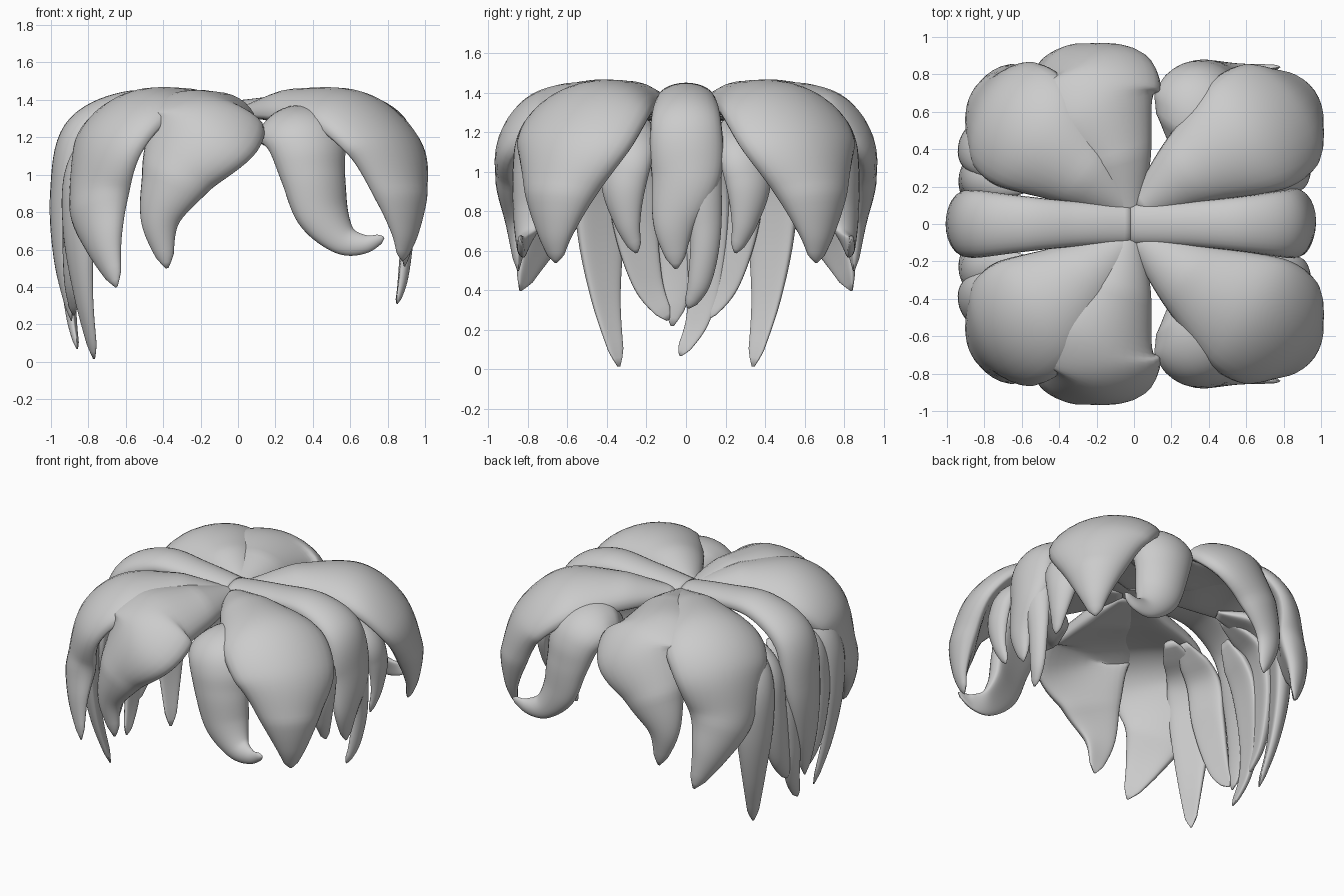
import bpy, bmesh, math
from mathutils import Vector

cube = bpy.data.objects.get("Cube")
if cube:
    bpy.data.objects.remove(cube, do_unlink=True)

hair = bpy.data.materials.new("soft_grey")
hair.use_nodes = True
GREY = (0.6, 0.6, 0.6, 1)
hair.diffuse_color = GREY
hair.node_tree.nodes["Principled BSDF"].inputs["Base Color"].default_value = GREY

SIDES, STEPS = 28, 8


def smooth_path(points):
    """Catmull-Rom samples through (x, y, z, half width) points."""
    p = [Vector(q) for q in points]
    p = [2 * p[0] - p[1]] + p + [2 * p[-1] - p[-2]]
    out = []
    for a, b, c, d in zip(p, p[1:], p[2:], p[3:]):
        for i in range(STEPS):
            t = i / STEPS
            out.append(b + (c - a) * t / 2 + (2 * a - 5 * b + 4 * c - d) * t * t / 2
                       + (3 * b - a - 3 * c + d) * t ** 3 / 2)
    return out + [p[-2]]


def lock(name, points, mirrored=False, root=5, puff=0.5, bow=0.2, middle=(0, 0, 0.5)):
    """Puffy tapered lock facing away from a middle point, closed at both ends.
    root is the number of rings over which its start is rounded off."""
    path = smooth_path(points)
    last = len(path) - 1
    bm = bmesh.new()
    rings = []
    for i, q in enumerate(path):
        centre = q.to_3d()
        along = (path[min(i + 1, last)].to_3d() - path[max(i - 1, 0)].to_3d()).normalized()
        out = centre - Vector(middle)
        out = (out - along * out.dot(along)).normalized()
        side = along.cross(out)
        # round off the root and the tip
        ends = math.sqrt(min(1, (i + 1) / root)) * math.sqrt(min(1, (last - i + 0.15) / 2))
        width = q.w * ends
        thick = min(0.1, width * puff)
        ring = []
        for k in range(SIDES):
            a = math.tau * k / SIDES
            s, c = math.sin(a), math.cos(a)
            lift = thick * (abs(s) ** 0.75 if s > 0 else 0.75 * s) - bow * width * c * c
            ring.append(bm.verts.new(centre + side * width * c + out * lift))
        rings.append(ring)
    for r, s in zip(rings, rings[1:]):
        for k in range(SIDES):
            n = (k + 1) % SIDES
            bm.faces.new((r[k], r[n], s[n], s[k]))
    bm.faces.new(rings[0])
    bm.faces.new(rings[-1])
    bmesh.ops.recalc_face_normals(bm, faces=bm.faces)
    mesh = bpy.data.meshes.new(name)
    bm.to_mesh(mesh)
    bm.free()
    mesh.materials.append(hair)
    mesh.shade_smooth()
    obj = bpy.data.objects.new(name, mesh)
    bpy.context.collection.objects.link(obj)
    if mirrored:
        mod = obj.modifiers.new("mirror", "MIRROR")
        mod.use_axis = (False, True, False)
        mod.use_mirror_merge = False


# Broad locks fanning out from the crown, on both front and back
lock("broad_middle_lock", [
    (-.02, -.06, 1.33, .07), (-.09, -.35, 1.34, .2), (-.19, -.64, 1.34, .32),
    (-.22, -.8, 1.24, .34), (-.34, -.85, 1, .21), (-.42, -.86, .76, .11),
    (-.38, -.85, .5, .03)], True, root=1, middle=(-.18, 0, .3))
lock("broad_right_lock", [
    (-.03, -.08, 1.33, .07), (-.28, -.28, 1.36, .21), (-.54, -.47, 1.35, .33),
    (-.71, -.6, 1.19, .33), (-.76, -.66, .9, .23), (-.73, -.76, .65, .13),
    (-.65, -.84, .4, .03)], True, root=1, middle=(0, -.24, .2))
lock("broad_left_lock", [
    (.03, -.08, 1.33, .07), (.3, -.29, 1.36, .21), (.6, -.48, 1.35, .34),
    (.81, -.59, 1.17, .34), (.88, -.65, .92, .22), (.9, -.67, .7, .11),
    (.88, -.66, .54, .03)], True, root=1, middle=(0, -.06, .3))

# Narrow lock with a flicked tip
lock("flicked_lock", [
    (.23, -.42, 1.22, .14), (.31, -.59, 1.27, .23), (.37, -.73, 1.2, .22),
    (.41, -.78, 1, .18), (.46, -.79, .8, .15), (.56, -.81, .66, .09),
    (.68, -.83, .63, .05), (.78, -.84, .665, .02)], True, middle=(.2, 0, .5))

# Centre strips over the crown, with the smaller locks beneath them
lock("left_centre_strip", [
    (-.02, 0, 1.34, .11), (.3, 0, 1.37, .12), (.6, 0, 1.37, .15), (.82, 0, 1.25, .18),
    (.88, 0, 1, .18), (.9, -.06, .74, .11), (.89, -.05, .51, .03)], root=1, bow=.1)
lock("left_under_strip", [
    (.72, .05, 1.25, .09), (.88, .07, 1, .11), (.9, .1, .7, .08),
    (.88, .07, .45, .06), (.85, .01, .31, .025)])
lock("right_centre_strip", [
    (-.02, 0, 1.34, .11), (-.3, 0, 1.37, .12), (-.6, 0, 1.37, .15), (-.85, 0, 1.22, .18),
    (-.92, 0, .9, .17), (-.93, -.03, .55, .11), (-.89, -.07, .22, .03)], root=1, bow=.1)
lock("right_under_strip", [
    (-.72, .06, 1.2, .09), (-.86, .1, .9, .12), (-.9, .1, .5, .09),
    (-.89, .06, .25, .06), (-.86, -.03, .07, .025)])

# Side locks tucked under the broad ones
lock("left_side_lock", [
    (.58, -.22, 1.26, .08), (.82, -.28, 1.12, .12), (.88, -.32, .95, .12),
    (.89, -.3, .75, .07), (.87, -.25, .59, .025)], True)
lock("right_side_lock", [
    (-.58, -.2, 1.25, .08), (-.81, -.26, 1.08, .12), (-.87, -.27, .8, .12),
    (-.89, -.2, .45, .08), (-.88, -.09, .25, .03)], True)
lock("long_side_lock", [
    (-.5, -.24, 1.25, .08), (-.74, -.36, 1.17, .13), (-.84, -.43, 1, .15),
    (-.86, -.44, .7, .13), (-.83, -.41, .35, .08), (-.77, -.34, .015, .03)], True)
